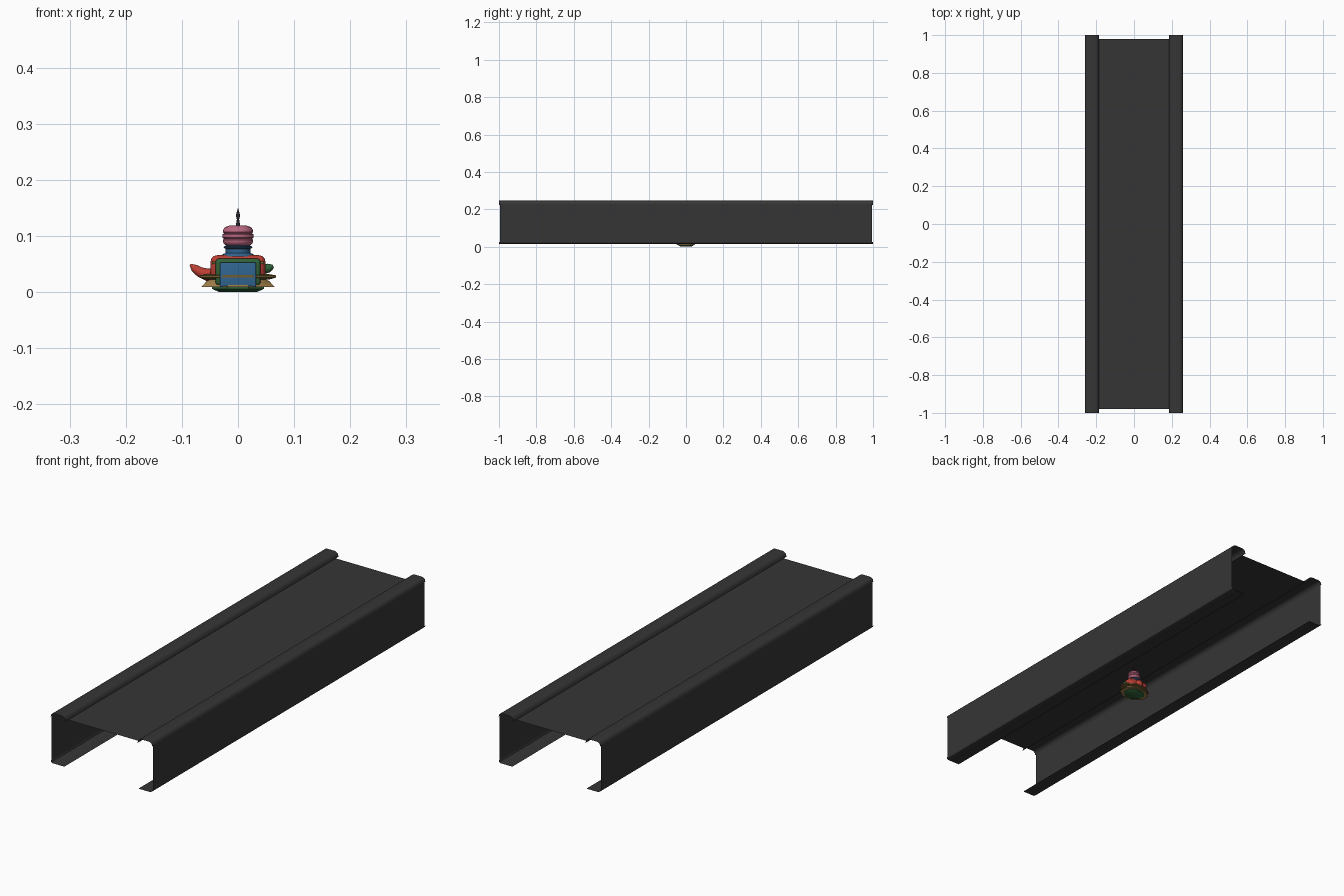
import bpy, bmesh, math
from mathutils import Matrix, Vector

if "Cube" in bpy.data.objects:
    bpy.data.objects.remove(bpy.data.objects["Cube"])


def mat(name, r, g, b):
    m = bpy.data.materials.new(name)
    m.diffuse_color = (r, g, b, 1)
    m.use_nodes = True
    m.node_tree.nodes["Principled BSDF"].inputs["Base Color"].default_value = m.diffuse_color
    return m


GREY = mat("dark grey", 0.036, 0.036, 0.036)
TAN = mat("tan", 0.36, 0.22, 0.07)
OLIVE = mat("olive brown", 0.16, 0.11, 0.03)
GREEN = mat("green", 0.03, 0.12, 0.04)
RED = mat("red", 0.50, 0.05, 0.035)
BLUE = mat("blue", 0.03, 0.13, 0.28)
PINK = mat("pink", 0.50, 0.14, 0.22)
BLACK = mat("near black", 0.02, 0.02, 0.025)


def add(name, bm, m, smooth=True):
    me = bpy.data.meshes.new(name)
    bm.to_mesh(me)
    bm.free()
    ob = bpy.data.objects.new(name, me)
    bpy.context.collection.objects.link(ob)
    me.materials.append(m)
    if smooth:
        bpy.ops.object.select_all(action='DESELECT')
        ob.select_set(True)
        bpy.context.view_layer.objects.active = ob
        bpy.ops.object.shade_smooth_by_angle(angle=math.radians(40))
    return ob


def sheet(name, prof, half, m):
    """Thin open sheet: an x/z profile run along y."""
    bm = bmesh.new()
    rows = [[bm.verts.new((x, y, z)) for x, z in prof] for y in (-half, half)]
    for i in range(len(prof) - 1):
        bm.faces.new((rows[0][i], rows[0][i + 1], rows[1][i + 1], rows[1][i]))
    return add(name, bm, m)


def pair(name, prof, half):
    sheet("left_" + name, prof, half, GREY)
    sheet("right_" + name, [(-x, z) for x, z in reversed(prof)], half, GREY)


def box(name, x, y0, y1, z0, z1, m, bevel=0.0):
    bm = bmesh.new()
    bmesh.ops.create_cube(bm, size=1, matrix=Matrix.Translation((0, (y0 + y1) / 2, (z0 + z1) / 2))
                          @ Matrix.Diagonal((2 * x, y1 - y0, z1 - z0, 1)))
    if bevel:
        bmesh.ops.bevel(bm, geom=bm.edges[:], offset=bevel, segments=3, affect='EDGES', profile=0.5)
    return add(name, bm, m)


def lathe(name, prof, m, n=32, sy=1.0, turn=0.0):
    """Closed turned shape from (radius, z) points."""
    bm = bmesh.new()
    rings = []
    for r, z in prof:
        rings.append([bm.verts.new((r * math.cos(turn + 2 * math.pi * k / n),
                                    sy * r * math.sin(turn + 2 * math.pi * k / n), z)) for k in range(n)])
    for a, b in zip(rings, rings[1:]):
        for k in range(n):
            bm.faces.new((a[k], a[(k + 1) % n], b[(k + 1) % n], b[k]))
    bm.faces.new(rings[0][::-1])
    bm.faces.new(rings[-1])
    return add(name, bm, m)


def ball(name, loc, size, m):
    bm = bmesh.new()
    bmesh.ops.create_uvsphere(bm, u_segments=20, v_segments=12, radius=1,
                              matrix=Matrix.Translation(loc) @ Matrix.Diagonal((*size, 1)))
    return add(name, bm, m)


def horn(name, pts, m):
    """Tapered bent tube through (x, y, z, radius) points."""
    bm = bmesh.new()
    n, rings = 12, []
    for i, p in enumerate(pts):
        a, b = Vector(pts[max(i - 1, 0)][:3]), Vector(pts[min(i + 1, len(pts) - 1)][:3])
        q = (b - a).to_track_quat('Z', 'Y')
        rings.append([bm.verts.new(Vector(p[:3]) + q @ Vector((p[3] * math.cos(t), p[3] * math.sin(t), 0)))
                      for t in (2 * math.pi * k / n for k in range(n))])
    for a, b in zip(rings, rings[1:]):
        for k in range(n):
            bm.faces.new((a[k], a[(k + 1) % n], b[(k + 1) % n], b[k]))
    bm.faces.new(rings[0][::-1])
    bm.faces.new(rings[-1])
    return add(name, bm, m)


# Long open channel: bottom lips, side walls, raised rails, recessed top plate
pair("bottom_lip", [(-0.19, 0.014), (-0.25, 0.014), (-0.257, 0.017), (-0.26, 0.024)], 1.0)
pair("wall", [(-0.26, 0.024), (-0.26, 0.228)], 0.995)
pair("top_rail", [(-0.26, 0.228), (-0.258, 0.237), (-0.251, 0.244), (-0.243, 0.246), (-0.205, 0.246),
                  (-0.195, 0.243), (-0.188, 0.236), (-0.185, 0.224)], 1.0)
sheet("top_plate", [(-0.185, 0.224), (0.185, 0.224)], 0.98, GREY)

# Small ornament: stepped base
q = math.pi / 8
lathe("ornament_foot", [(0.036, 0.0), (0.05, 0.006), (0.05, 0.012)], GREEN, 8, 0.85, q)
lathe("ornament_skirt", [(0.071, 0.009), (0.06, 0.02), (0.05, 0.024)], TAN, 8, 0.75, q)
lathe("ornament_tray", [(0.062, 0.023), (0.073, 0.026), (0.073, 0.03), (0.06, 0.032)], OLIVE, 8, 0.72, q)

# Ornament body: red shell, green frame, blue front panel with ledges
box("red_shell", 0.049, -0.03, 0.036, 0.02, 0.066, RED, 0.012)
box("green_frame", 0.04, -0.042, 0.032, 0.012, 0.06, GREEN, 0.006)
box("olive_band", 0.046, -0.036, 0.034, 0.05, 0.055, OLIVE)
box("blue_panel", 0.032, -0.048, -0.03, 0.009, 0.053, BLUE, 0.002)
box("front_ledge", 0.025, -0.05, -0.046, 0.026, 0.031, OLIVE)
box("front_step", 0.018, -0.05, -0.046, 0.009, 0.013, TAN)

# Horn, rear ball and small side knob
horn("red_horn", [(-0.035, 0, 0.03, 0.012), (-0.055, 0, 0.031, 0.011), (-0.068, 0, 0.036, 0.009),
                  (-0.078, 0, 0.043, 0.007), (-0.085, 0, 0.049, 0.002)], RED)
ball("rear_ball", (0, 0.036, 0.045), (0.018, 0.014, 0.018), RED)
horn("green_knob", [(0.04, 0, 0.04, 0.009), (0.055, 0, 0.043, 0.008), (0.063, 0, 0.046, 0.003)], GREEN)

# Neck, three pink cushions and spike
lathe("neck", [(0.03, 0.064), (0.027, 0.068), (0.022, 0.07), (0.022, 0.077), (0.026, 0.08), (0.02, 0.084)], BLUE)
lathe("neck_ring", [(0.024, 0.078), (0.024, 0.082)], BLACK)
lathe("pink_cushions", [(0.016, 0.082), (0.023, 0.084), (0.027, 0.089), (0.027, 0.093), (0.025, 0.095),
                        (0.0275, 0.097), (0.0275, 0.103), (0.025, 0.105), (0.027, 0.107), (0.027, 0.111),
                        (0.023, 0.116), (0.014, 0.119)], PINK)
lathe("spike", [(0.004, 0.118), (0.002, 0.13), (0.0035, 0.135), (0.0035, 0.138), (0.0005, 0.149)], BLACK, 12)
